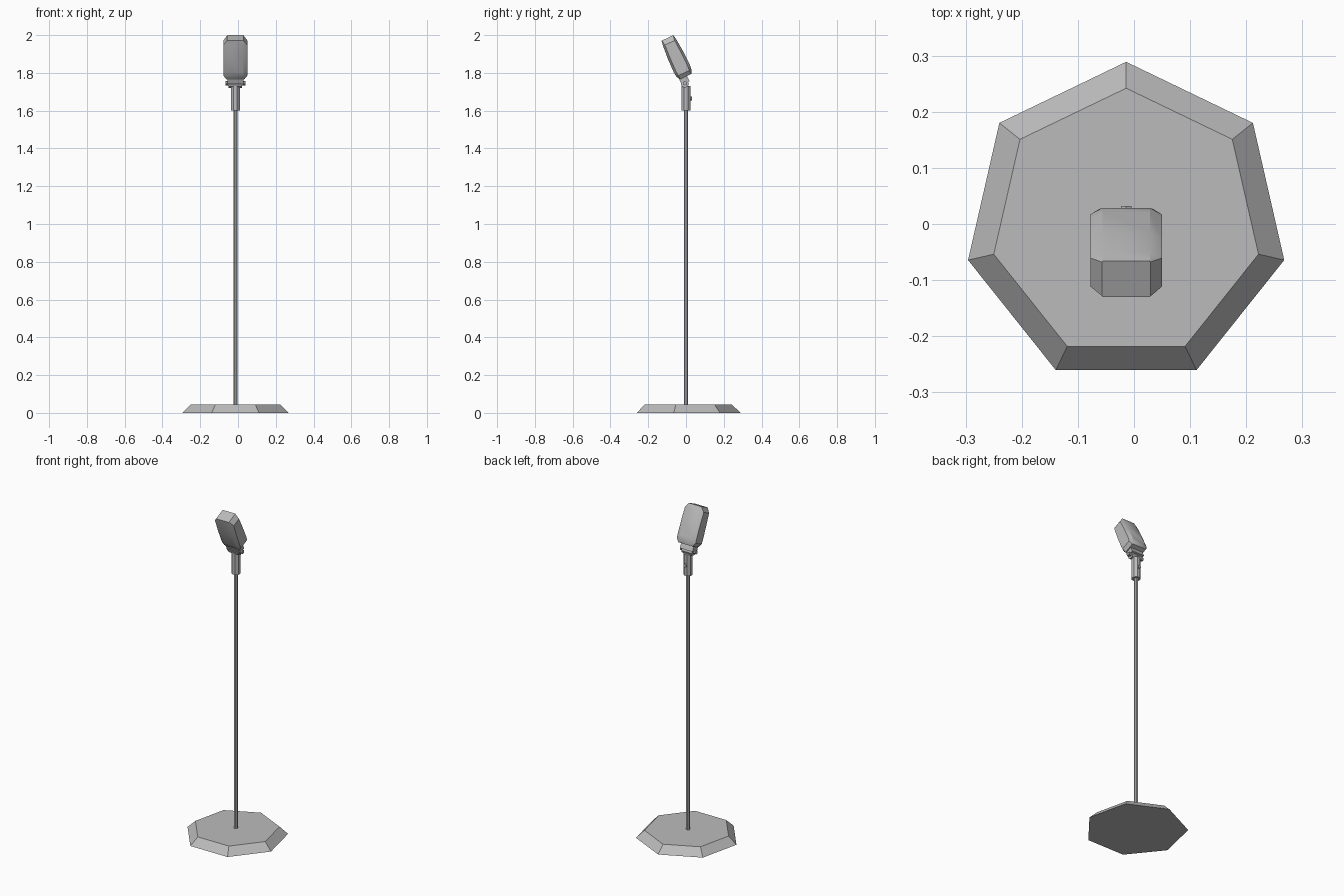
import bpy
import bmesh
from math import radians, pi
from mathutils import Matrix, Vector

cube = bpy.data.objects.get("Cube")
if cube:
    bpy.data.objects.remove(cube)

CX = -0.014          # shared upright axis
TILT = radians(25)   # lean of the microphone head

grey = bpy.data.materials.new("satin grey metal")
grey.use_nodes = True
grey.diffuse_color = (0.5, 0.5, 0.5, 1)
grey.node_tree.nodes["Principled BSDF"].inputs["Base Color"].default_value = (0.5, 0.5, 0.5, 1)


def finish(name, bm, smooth=False):
    bmesh.ops.recalc_face_normals(bm, faces=bm.faces)
    mesh = bpy.data.meshes.new(name)
    bm.to_mesh(mesh)
    bm.free()
    mesh.materials.append(grey)
    obj = bpy.data.objects.new(name, mesh)
    bpy.context.collection.objects.link(obj)
    if smooth:
        bpy.ops.object.select_all(action='DESELECT')
        obj.select_set(True)
        bpy.context.view_layer.objects.active = obj
        bpy.ops.object.shade_smooth_by_angle(angle=radians(30))
    return obj


def upright(name, sides, r1, r2, z1, z2, turn=0.0):
    """Straight or tapered prism standing on the shared axis."""
    bm = bmesh.new()
    place = Matrix.Translation((CX, 0, (z1 + z2) / 2)) @ Matrix.Rotation(turn, 4, 'Z')
    bmesh.ops.create_cone(bm, cap_ends=True, segments=sides, radius1=r1,
                          radius2=r2, depth=z2 - z1, matrix=place)
    return finish(name, bm)


def crosswise(name, sides, radius, length, y, z, axis='Y'):
    """Prism lying along x (axis Y) or along y (axis X)."""
    bm = bmesh.new()
    place = Matrix.Translation((CX, y, z)) @ Matrix.Rotation(pi / 2, 4, axis)
    bmesh.ops.create_cone(bm, cap_ends=True, segments=sides, radius1=radius,
                          radius2=radius, depth=length, matrix=place)
    return finish(name, bm)


def block(name, size, centre, tilt=0.0):
    bm = bmesh.new()
    place = (Matrix.Translation(centre) @ Matrix.Rotation(tilt, 4, 'X')
             @ Matrix.Diagonal((*size, 1)))
    bmesh.ops.create_cube(bm, size=1, matrix=place)
    return finish(name, bm)


# Seven-sided bevelled foot, pole and clamp
upright("base", 7, 0.289, 0.242, 0, 0.045, pi / 2 - pi / 2)
upright("pole", 8, 0.012, 0.012, 0.04, 1.62, pi / 8)
upright("clamp", 8, 0.026, 0.026, 1.6, 1.73, pi / 8)
crosswise("clamp_screw", 6, 0.011, 0.02, 0.022, 1.665, 'X')

# Hinge between clamp and head
crosswise("hinge_barrel", 8, 0.021, 0.07, -0.006, 1.742)
crosswise("hinge_pin", 8, 0.011, 0.105, -0.006, 1.745)
block("head_mount", (0.085, 0.045, 0.03), (CX, -0.008, 1.76), TILT)

# Head: chamfered sections lofted along the leaning axis
# distance from top, half width, half depth
SECTIONS = [(0, 0.043, 0.035), (0.028, 0.0635, 0.039), (0.1, 0.0635, 0.045),
            (0.18, 0.0635, 0.047), (0.205, 0.0635, 0.044), (0.226, 0.048, 0.034)]
INNER = 0.0425
frame = Matrix.Translation((CX, -0.098, 1.985)) @ Matrix.Rotation(TILT, 4, 'X')
bm = bmesh.new()
rings = []
for s, half, depth in SECTIONS:
    side = depth * (0.72 if half > 0.05 else 0.95)
    quarter = [(half, side), (INNER, depth)]
    back = quarter + [(-x, y) for x, y in reversed(quarter)]
    outline = back + [(-x, -y) for x, y in back]
    rings.append([bm.verts.new(frame @ Vector((x, y, -s))) for x, y in outline])
for a, b in zip(rings, rings[1:]):
    for i in range(len(a)):
        j = (i + 1) % len(a)
        bm.faces.new((a[i], a[j], b[j], b[i]))
bm.faces.new(rings[0])
bm.faces.new(rings[-1])
finish("microphone_head", bm, smooth=True)
